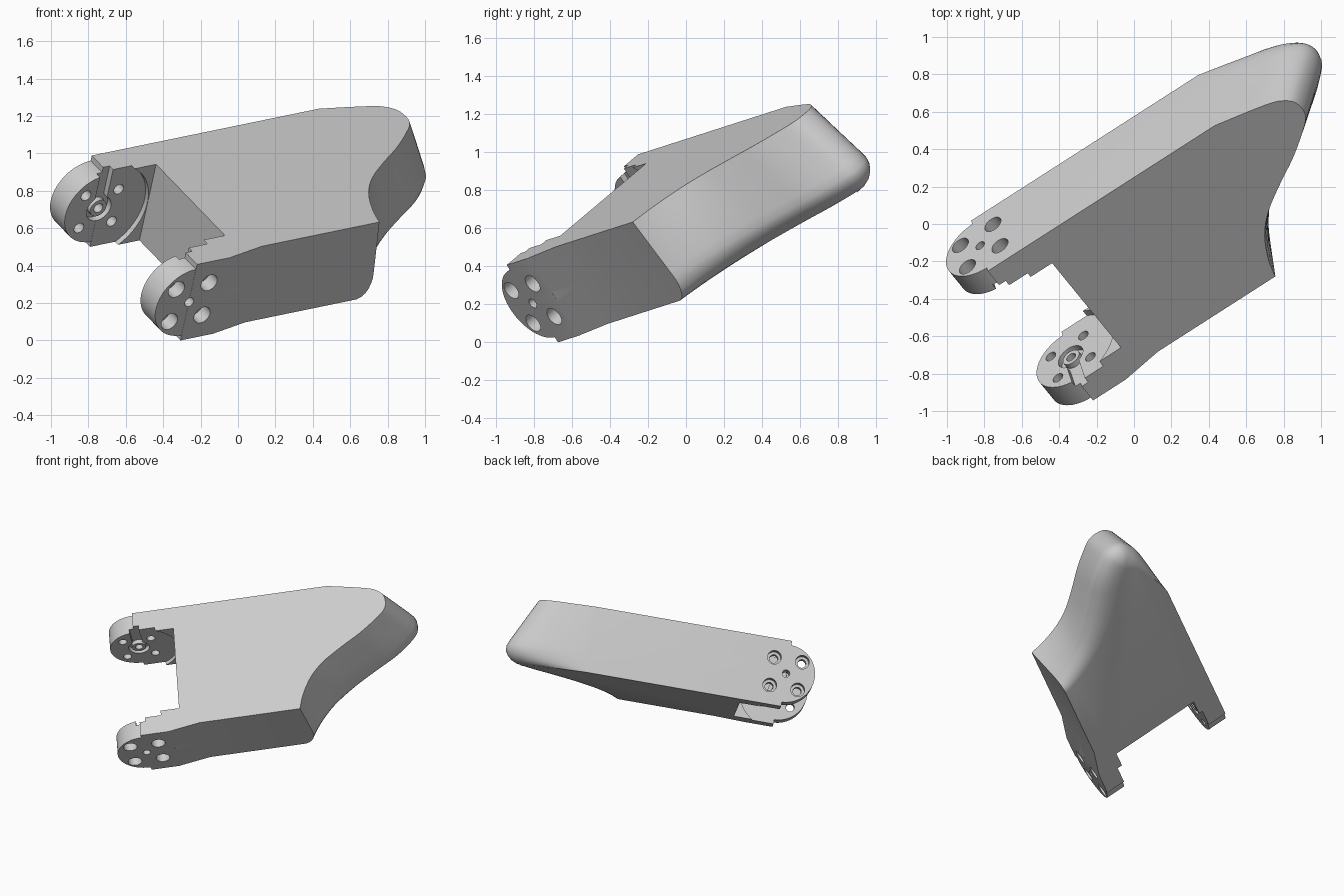
import bpy, bmesh, math
from mathutils import Vector, Matrix

cube = bpy.data.objects.get("Cube")
if cube:
    bpy.data.objects.remove(cube, do_unlink=True)

# Material
grey = bpy.data.materials.new("light grey")
grey.use_nodes = True
grey.diffuse_color = (0.6, 0.6, 0.6, 1)
grey.node_tree.nodes["Principled BSDF"].inputs["Base Color"].default_value = (0.6, 0.6, 0.6, 1)

# Local axes: u runs along the link, v along the hinge, t through the thickness
TOP, BOTTOM = 0.814, 0.318
NEAR, FAR = -0.285, 0.78            # outer ear faces
FACE_N, FACE_F = -0.135, 0.63       # inner ear faces
HU, HT = -0.616, 0.566              # hinge centre

# Nose outline: top (u, v) and its matching widest point lower down (u, v)
NOSE = [(.58, -.246, .62, -.246), (.609, -.13, .69, -.13), (.676, .013, .80, 0),
        (.774, .129, .956, .125), (.915, .235, 1.13, .24), (1.06, .332, 1.27, .33),
        (1.18, .43, 1.38, .425), (1.262, .518, 1.45, .52), (1.266, .617, 1.445, .62),
        (1.219, .677, 1.37, .69), (1.125, .717, 1.22, .737), (.844, .78, .844, .78)]


def spline(rows, steps):
    pts = [Vector(r) for r in rows]
    ext = [pts[0]] + pts + [pts[-1]]
    out = []
    for a, b, c, d in zip(ext, ext[1:], ext[2:], ext[3:]):
        for k in range(steps):
            s = k / steps
            out.append(0.5 * (2 * b + (c - a) * s + (2 * a - 5 * b + 4 * c - d) * s * s
                              + (3 * b - a - 3 * c + d) * s ** 3))
    return out + [pts[-1]]


def new_object(name, bm):
    bmesh.ops.recalc_face_normals(bm, faces=bm.faces)
    mesh = bpy.data.meshes.new(name)
    bm.to_mesh(mesh)
    bm.free()
    obj = bpy.data.objects.new(name, mesh)
    bpy.context.collection.objects.link(obj)
    mesh.materials.append(grey)
    return obj


def cylinder(u, t, r, v0, v1, seg=32):
    bm = bmesh.new()
    m = Matrix.Translation((u, (v0 + v1) / 2, t)) @ Matrix.Rotation(math.pi / 2, 4, 'X')
    bmesh.ops.create_cone(bm, cap_ends=True, segments=seg, radius1=r, radius2=r,
                          depth=abs(v1 - v0), matrix=m)
    return new_object("cutter", bm)


def box(u0, u1, v0, v1, t0, t1):
    bm = bmesh.new()
    m = Matrix.Translation(((u0 + u1) / 2, (v0 + v1) / 2, (t0 + t1) / 2)) \
        @ Matrix.Diagonal((u1 - u0, v1 - v0, t1 - t0, 1))
    bmesh.ops.create_cube(bm, size=1, matrix=m)
    return new_object("cutter", bm)


def combine(target, tool, op):
    mod = target.modifiers.new("combine", 'BOOLEAN')
    mod.operation, mod.solver, mod.object = op, 'EXACT', tool
    bpy.context.view_layer.objects.active = target
    bpy.ops.object.modifier_apply(modifier=mod.name)
    bpy.data.objects.remove(tool, do_unlink=True)


# Body: stacked outlines, the nose swelling downward and rolling under
curve = spline(NOSE, 4)
low = [Vector((p[2], p[3])) for p in curve]
back = [(.844, FAR), (-.62, FAR), (-.62, .6), (-.32, .6), (-.32, -.096), (-.62, -.096),
        (-.62, NEAR), (-.41, NEAR), (-.177, -.246)][1:]
LAYERS = [(TOP, 0, 0), (.70, .31, 0), (.58, .63, 0), (.49, .87, 0), (.445, .97, .0),
          (.41, 1, .05), (.375, 1, .18), (.348, 1, .37), (.328, 1, .65), (BOTTOM, 1, 1)]
bm = bmesh.new()
rings = []
for t, f, g in LAYERS:
    ring = []
    for i, p in enumerate(curve):
        hi, lo = Vector((p[0], p[1])), low[i]
        if i == 0:
            n = Vector((1, 0))
        elif i == len(curve) - 1:
            n = Vector((0, 0))
        else:
            d = low[i + 1] - low[i - 1]
            n = Vector((d.y, -d.x)).normalized()
        ramp = min(1, max(0, (lo.x - .844) / .55)) if lo.y > .6 else 1
        q = hi.lerp(lo, f) - n * g * ramp * (.06 + .5 * (lo - hi).length)
        q.y = max(q.y, -.246)
        ring.append(bm.verts.new((q.x, q.y, t)))
    ring += [bm.verts.new((u, v, t)) for u, v in back]
    rings.append(ring)
for a, b in zip(rings, rings[1:]):
    for i in range(len(a)):
        j = (i + 1) % len(a)
        bm.faces.new((a[i], a[j], b[j], b[i]))
bm.faces.new(rings[0])
bm.faces.new(rings[-1][::-1])
link = new_object("hinged_link_body", bm)

# Round ear ends
combine(link, cylinder(HU, HT, .215, NEAR + .001, FACE_N - .001, 64), 'UNION')
combine(link, cylinder(HU, HT, .215, FACE_F + .001, FAR - .001, 64), 'UNION')

# Curved clearance step, keyway and ring recess on both inner ear faces
combine(link, cylinder(HU, HT, .294, FACE_N, FACE_F, 96), 'DIFFERENCE')
combine(link, box(HU - .038, HU + .038, -.17, .665, HT, .95), 'DIFFERENCE')
combine(link, cylinder(HU, HT, .078, -.172, .667), 'DIFFERENCE')

# Central bosses
combine(link, cylinder(HU, HT, .052, -.2, FACE_N - .005), 'UNION')
combine(link, cylinder(HU, HT, .052, FACE_F + .005, .69), 'UNION')

# Pivot hole and four counterbored bolt holes
combine(link, cylinder(HU, HT, .028, -.4, .9, 24), 'DIFFERENCE')
for du in (-.105, .105):
    for dt in (-.105, .105):
        u, t = HU + du, HT + dt
        combine(link, cylinder(u, t, .031, -.4, .9, 24), 'DIFFERENCE')
        combine(link, cylinder(u, t, .051, -.4, NEAR + .08), 'DIFFERENCE')
        combine(link, cylinder(u, t, .051, FAR - .08, .9), 'DIFFERENCE')

# Tilt into place, then centre and stand on the floor
L = Vector((.83, .532, .171)).normalized()
W = Vector((-.528, .650, .547))
W = (W - L * W.dot(L)).normalized()
T = L.cross(W)
link.data.transform(Matrix((L, W, T)).transposed().to_4x4())
co = [v.co for v in link.data.vertices]
lo = [min(c[k] for c in co) for k in range(3)]
hi = [max(c[k] for c in co) for k in range(3)]
link.data.transform(Matrix.Translation((-(lo[0] + hi[0]) / 2, -(lo[1] + hi[1]) / 2, -lo[2])))

# Smooth the nose, keep machined edges crisp
bpy.ops.object.select_all(action='DESELECT')
link.select_set(True)
bpy.context.view_layer.objects.active = link
bpy.ops.object.shade_smooth_by_angle(angle=math.radians(30))
